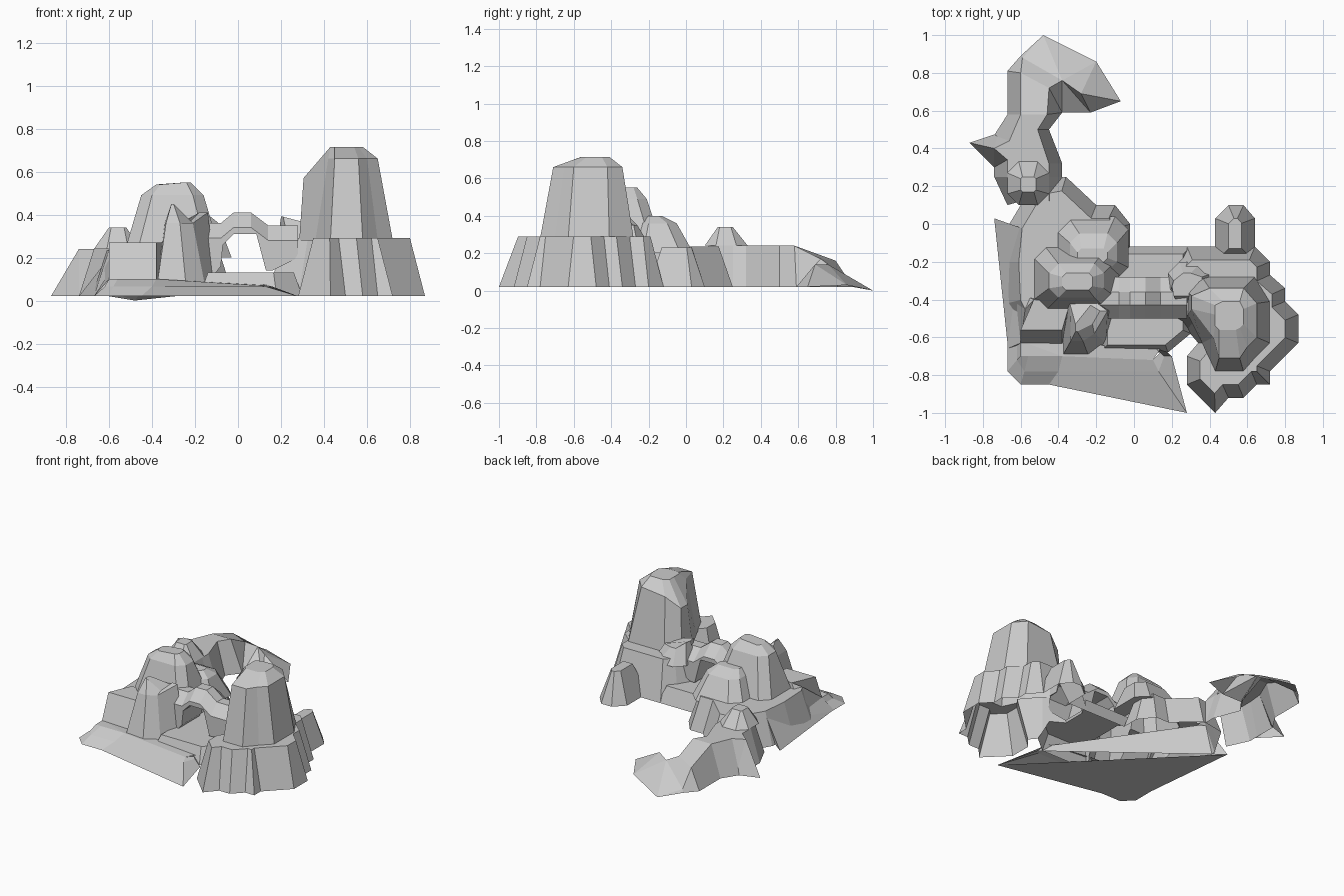
import bpy
import bmesh
from mathutils import Vector


def make(name, verts, faces):
    me = bpy.data.meshes.new(name)
    me.from_pydata(verts, [], faces)
    me.validate()
    ob = bpy.data.objects.new(name, me)
    bpy.context.collection.objects.link(ob)
    return ob


def ring(z, pts):
    return [(p[0], p[1], p[2] if len(p) > 2 else z) for p in pts]


def loft(name, rings, cap=True):
    """Joins equal rings and, if wanted, caps both ends into a solid."""
    n = len(rings[0])
    faces = [(k * n + i, k * n + (i + 1) % n, (k + 1) * n + (i + 1) % n, (k + 1) * n + i)
             for k in range(len(rings) - 1) for i in range(n)]
    if cap:
        faces += [tuple(range((len(rings) - 1) * n, len(rings) * n)), tuple(reversed(range(n)))]
    ob = make(name, [v for r in rings for v in r], faces)
    if cap:
        bm = bmesh.new()
        bm.from_mesh(ob.data)
        bmesh.ops.recalc_face_normals(bm, faces=bm.faces)
        bm.to_mesh(ob.data)
        bm.free()
    return ob


def inset(pts, d):
    """Mitred inward offset of a counter-clockwise outline."""
    out = []
    for i, p in enumerate(pts):
        p0, p1, p2 = Vector(pts[i - 1]), Vector(p), Vector(pts[(i + 1) % len(pts)])
        a, b = (p1 - p0).normalized(), (p2 - p1).normalized()
        na, nb = Vector((-a.y, a.x)), Vector((-b.y, b.x))
        q = p1 + (na + nb) * (d / max(0.6, 1 + na.dot(nb)))
        out.append((q.x, q.y))
    return out


def rock(name, outline, z0, z1, d):
    return loft(name, [ring(z0, outline), ring(z1, inset(outline, d))])


def box(x0, x1, y0, y1, c=0.06):
    """Chamfered rectangle outline."""
    return [(x0 + c, y0), (x1 - c, y0), (x1, y0 + c), (x1, y1 - c),
            (x1 - c, y1), (x0 + c, y1), (x0, y1 - c), (x0, y0 + c)]


def weld(name, parts):
    """Unites solids into one hollow shell that is open at the ground."""
    base = parts[0]
    for p in parts[1:]:
        m = base.modifiers.new("join", 'BOOLEAN')
        m.operation, m.solver, m.object, m.use_self = 'UNION', 'EXACT', p, True
    bpy.context.view_layer.update()
    me = bpy.data.meshes.new_from_object(base.evaluated_get(bpy.context.evaluated_depsgraph_get()))
    for p in parts:
        bpy.data.objects.remove(p)
    bm = bmesh.new()
    bm.from_mesh(me)
    low = [f for f in bm.faces if max(v.co.z for v in f.verts) < 0.03]
    bmesh.ops.delete(bm, geom=low, context='FACES')
    bm.to_mesh(me)
    bm.free()
    ob = bpy.data.objects.new(name, me)
    bpy.context.collection.objects.link(ob)


solids = []
# Right mesa: stepped skirt, north bump, shoulder
solids.append(rock("mesa_skirt", [
    (0.43, -1.0), (0.5, -0.92), (0.58, -0.92), (0.65, -0.85), (0.72, -0.85), (0.72, -0.78),
    (0.8, -0.7), (0.87, -0.63), (0.87, -0.48), (0.8, -0.41), (0.8, -0.34), (0.72, -0.27),
    (0.72, -0.2), (0.64, -0.12), (0.28, -0.12), (0.2, -0.2), (0.14, -0.3), (0.14, -0.48),
    (0.28, -0.56), (0.34, -0.63), (0.28, -0.7), (0.28, -0.85)], 0.02, 0.29, 0.07))
solids.append(rock("mesa_north_bump", [(0.43, -0.2), (0.64, -0.2), (0.64, 0.03), (0.58, 0.1),
                                       (0.5, 0.1), (0.43, 0.03)], 0.02, 0.23, 0.07))
solids.append(loft("mesa_shoulder", [
    ring(0.25, box(0.18, 0.42, -0.44, -0.2)),
    ring(0.35, [(0.21, -0.38, 0.39), (0.36, -0.38), (0.36, -0.34), (0.36, -0.28),
                (0.3, -0.26), (0.26, -0.26), (0.21, -0.3, 0.39), (0.2, -0.33, 0.39)])]))

# Tall tower on the mesa
solids.append(loft("mesa_tower", [
    ring(0.28, [(0.43, -0.78), (0.58, -0.78), (0.65, -0.7), (0.72, -0.63), (0.72, -0.41),
                (0.64, -0.28), (0.36, -0.28), (0.285, -0.36), (0.285, -0.48), (0.36, -0.63)]),
    ring(0.66, [(0.45, -0.71), (0.56, -0.71), (0.6, -0.65), (0.65, -0.6), (0.65, -0.42),
                (0.58, -0.34), (0.4, -0.34, 0.64), (0.305, -0.38, 0.57), (0.305, -0.45, 0.57),
                (0.42, -0.6)]),
    ring(0.715, [(0.45, -0.56), (0.54, -0.56), (0.56, -0.55), (0.58, -0.53), (0.58, -0.45),
                 (0.56, -0.41), (0.47, -0.41), (0.43, -0.43), (0.43, -0.48), (0.43, -0.54)])]))

# Left massif: stepped base, front block, high butte, back shoulder, pinnacle
solids.append(rock("massif_base", [
    (-0.67, -0.42), (-0.6, -0.56), (-0.38, -0.56), (-0.16, -0.62), (-0.08, -0.5), (-0.08, -0.2),
    (-0.02, -0.12), (-0.02, 0.0), (-0.1, 0.1), (-0.2, 0.1), (-0.36, 0.25), (-0.53, 0.22),
    (-0.6, 0.1), (-0.66, 0.0), (-0.68, -0.2)], 0.02, 0.235, 0.07))
solids.append(loft("massif_front_block", [
    ring(0.02, [(-0.67, -0.66), (-0.38, -0.66), (-0.34, -0.4), (-0.67, -0.36)]),
    ring(0.1, [(-0.6, -0.63), (-0.38, -0.63), (-0.34, -0.4), (-0.63, -0.36)]),
    ring(0.27, [(-0.6, -0.56), (-0.38, -0.56), (-0.34, -0.42), (-0.53, -0.4)])]))
solids.append(loft("massif_butte", [
    ring(0.22, box(-0.53, -0.08, -0.46, -0.12)),
    ring(0.49, box(-0.45, -0.16, -0.39, -0.21, 0.05)),
    ring(0.55, [(-0.36, -0.35, 0.54), (-0.24, -0.35), (-0.22, -0.33), (-0.22, -0.28),
                (-0.24, -0.26), (-0.36, -0.26, 0.54), (-0.38, -0.28, 0.54), (-0.38, -0.33, 0.54)])]))
solids.append(loft("massif_back_shoulder", [
    ring(0.2, box(-0.42, -0.03, -0.3, 0.04, 0.07)),
    ring(0.36, box(-0.34, -0.09, -0.25, -0.05, 0.05)),
    ring(0.4, box(-0.3, -0.14, -0.2, -0.13, 0.02))]))
solids.append(loft("massif_pinnacle", [
    ring(0.05, [(-0.38, -0.7), (-0.24, -0.7), (-0.15, -0.63), (-0.1, -0.46), (-0.22, -0.38),
                (-0.38, -0.4)]),
    ring(0.36, [(-0.335, -0.62), (-0.27, -0.62), (-0.21, -0.58), (-0.14, -0.46, 0.41),
                (-0.22, -0.4), (-0.34, -0.42)]),
    ring(0.45, [(-0.31, -0.57), (-0.3, -0.57), (-0.22, -0.53, 0.37), (-0.18, -0.46, 0.41),
                (-0.23, -0.43, 0.38), (-0.31, -0.53)])]))

# Natural arch: front profile carried back through y, thinner at both faces
top = [(-0.22, 0.36), (-0.08, 0.36), (-0.02, 0.41), (0.06, 0.41), (0.14, 0.35), (0.28, 0.35)]
under = [(0.28, 0.2), (0.16, 0.14), (0.13, 0.14), (0.085, 0.31), (-0.02, 0.31), (-0.07, 0.26),
         (-0.08, 0.16), (-0.11, 0.12), (-0.22, 0.12)]
solids.append(loft("arch", [[(x, y, z - drop) for x, z in top] + [(x, y, z) for x, z in under]
                            for y, drop in ((-0.5, 0.07), (-0.43, 0.0), (-0.36, 0.0), (-0.28, 0.07))]))
# Floor under the arch, dropping to the front ledge
solids.append(rock("arch_floor", [(-0.18, -0.68), (0.18, -0.68), (0.3, -0.58), (0.3, -0.12),
                                  (-0.18, -0.12)], 0.02, 0.13, 0.04))
weld("mesas_and_arch", solids)

# Low apron along the front left, its shelf and its flat underside
outer = [(-0.74, 0.03), (-0.67, -0.63), (-0.67, -0.78), (-0.6, -0.85), (-0.45, -0.85), (0.28, -1.0),
         (0.2, -0.7)]
loft("apron", [ring(0.02, outer),
               ring(0.065, [(-0.6, -0.02, 0.2), (-0.62, -0.56), (-0.62, -0.72), (-0.58, -0.78),
                            (-0.4, -0.78), (0.13, -0.78), (0.16, -0.7)]),
               ring(0.1, [(-0.58, -0.05, 0.21), (-0.6, -0.56), (-0.6, -0.7), (-0.56, -0.7),
                          (-0.38, -0.7), (0.1, -0.72, 0.07), (0.14, -0.68, 0.07)])], cap=False)
make("apron_shelf", [(-0.6, -0.7, 0.1), (-0.38, -0.7, 0.1), (0.1, -0.72, 0.07), (0.14, -0.66, 0.07),
                     (-0.2, -0.64, 0.09), (-0.6, -0.62, 0.1)], [(0, 1, 5), (1, 4, 5), (1, 2, 3, 4)])
make("apron_underside", ring(0.02, outer[:6]), [(5, 4, 3, 2, 1, 0)])

# Curved tail: cross-sections west foot, west crest, east crest, east foot
sections = [
    [(-0.6, 0.03), (-0.52, 0.06), (-0.38, 0.02), (-0.23, 0.1)],
    [(-0.67, 0.1), (-0.6, 0.12), (-0.45, 0.12), (-0.34, 0.2)],
    [(-0.74, 0.25), (-0.67, 0.25), (-0.45, 0.25), (-0.38, 0.25)],
    [(-0.74, 0.32), (-0.67, 0.34), (-0.45, 0.32), (-0.38, 0.32)],
    [(-0.74, 0.47), (-0.66, 0.44), (-0.51, 0.5), (-0.45, 0.5)],
    [(-0.67, 0.58), (-0.6, 0.58), (-0.46, 0.58), (-0.38, 0.59)],
    [(-0.67, 0.81), (-0.6, 0.8, 0.16), (-0.45, 0.72, 0.17), (-0.38, 0.59)],
    [(-0.6, 0.89), (-0.59, 0.88, 0.04), (-0.38, 0.76, 0.14), (-0.38, 0.6)],
]
verts = [(p[0], p[1], p[2] if len(p) > 2 else (0.02, 0.24, 0.24, 0.02)[i])
         for s in sections for i, p in enumerate(s)]
make("tail_ridge", verts, [(4 * k + i, 4 * k + i + 1, 4 * k + i + 5, 4 * k + i + 4)
                           for k in range(1, len(sections) - 1) for i in range(3)])
loft("tail_knob", [ring(0.24, box(-0.67, -0.45, 0.1, 0.33)),
                   ring(0.34, box(-0.6, -0.52, 0.17, 0.25, 0.01))])
make("tail_spur", [(-0.87, 0.43, 0.02), (-0.74, 0.3, 0.02), (-0.67, 0.34, 0.24), (-0.74, 0.4, 0.24),
                   (-0.66, 0.44, 0.24), (-0.72, 0.48, 0.02)],
     [(0, 1, 3), (1, 2, 3), (2, 4, 3), (0, 3, 5), (3, 4, 5)])

# Thin twisted fan at the tail end
make("tail_fan", [(-0.38, 0.76, 0.14), (-0.59, 0.88, 0.04), (-0.48, 1.0, 0.0), (-0.2, 0.86, 0.03),
                  (-0.07, 0.65, 0.02), (-0.23, 0.59, 0.02), (-0.38, 0.59, 0.02), (-0.28, 0.69, 0.14),
                  (-0.6, 0.89, 0.02)],
     [(0, 1, 2), (1, 8, 2), (0, 2, 3), (0, 3, 7), (7, 3, 4), (7, 4, 5), (0, 7, 5), (0, 5, 6)])
